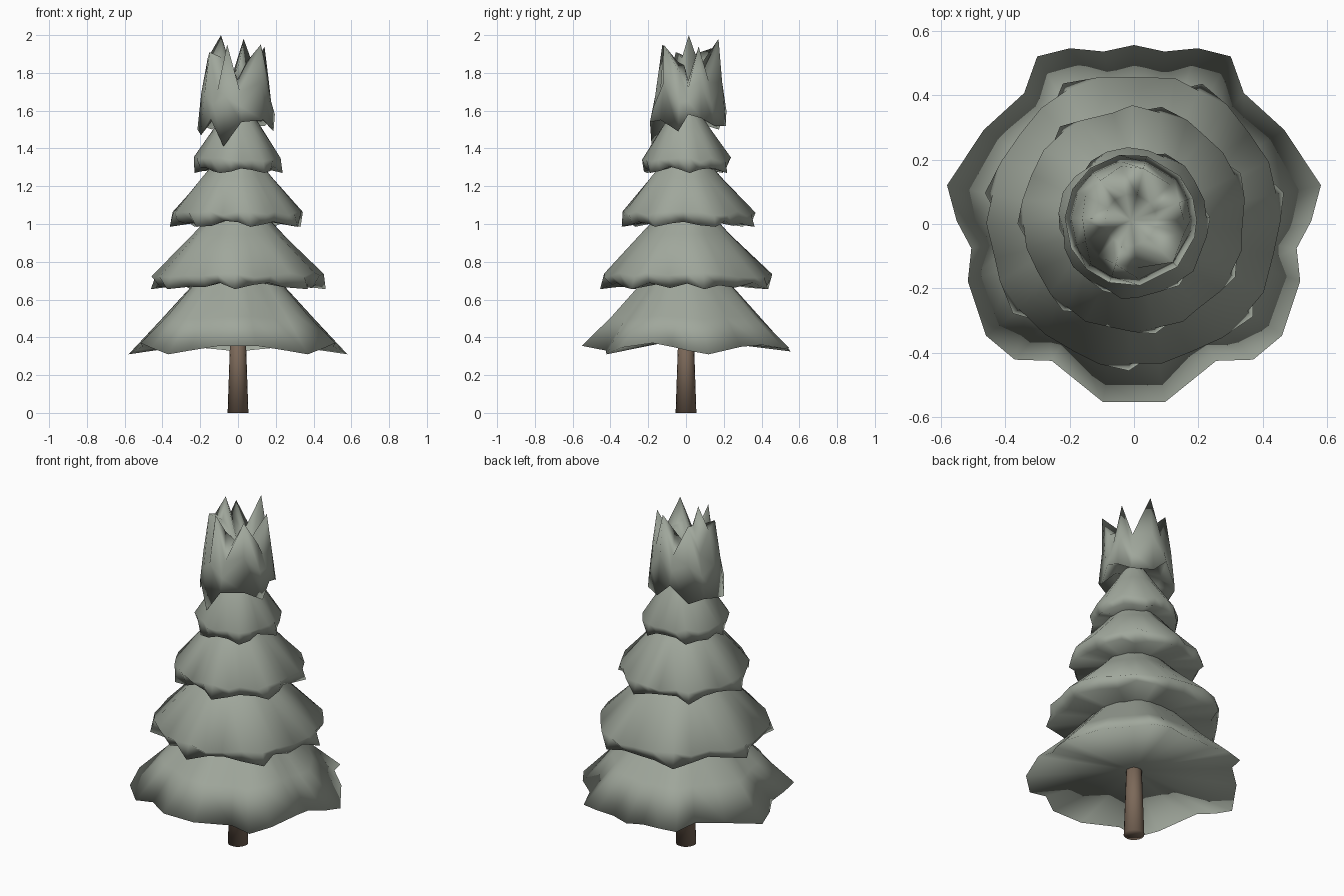
import bpy, bmesh, math, random
from math import sin, cos, radians, pi

if "Cube" in bpy.data.objects:
    bpy.data.objects.remove(bpy.data.objects["Cube"])

random.seed(11)


def material(name, rgb):
    m = bpy.data.materials.new(name)
    m.diffuse_color = (*rgb, 1)
    m.use_nodes = True
    m.node_tree.nodes["Principled BSDF"].inputs["Base Color"].default_value = m.diffuse_color
    return m


GREEN = material("foliage", (0.35, 0.385, 0.33))
BROWN = material("bark", (0.20, 0.14, 0.10))


def lathe(name, rings, bottom_z, top_z, mat):
    """Skin a stack of equal-length rings (top to bottom), close both ends with fans, shade smooth."""
    bm = bmesh.new()
    loops = [[bm.verts.new(p) for p in ring] for ring in rings]
    n = len(loops[0])
    for a, b in zip(loops, loops[1:]):
        for i in range(n):
            j = (i + 1) % n
            bm.faces.new((a[i], b[i], b[j], a[j]))
    for loop, z in ((loops[0], top_z), (loops[-1], bottom_z)):
        c = bm.verts.new((0, 0, z))
        for i in range(n):
            bm.faces.new((c, loop[i], loop[(i + 1) % n]))
    bmesh.ops.recalc_face_normals(bm, faces=bm.faces)
    for f in bm.faces:
        f.smooth = True
    me = bpy.data.meshes.new(name)
    bm.to_mesh(me)
    bm.free()
    me.materials.append(mat)
    ob = bpy.data.objects.new(name, me)
    bpy.context.collection.objects.link(ob)
    return ob


def circle(r, z, n):
    return [(r * cos(2 * pi * i / n), r * sin(2 * pi * i / n), z) for i in range(n)]


def polar(pts):
    return [(r * cos(radians(a)), r * sin(radians(a)), z) for a, r, z in pts]


# Trunk
lathe("trunk", [circle(0.038, 0.50, 16), circle(0.055, 0, 16)], 0, 0.50, BROWN)

# Lowest skirt: half outline (angle, radius, height), mirrored across x
half = [(-80, .56, .355), (-59, .495, .33), (-48.7, .56, .31), (-37, .575, .345),
        (-19, .545, .37), (-8.5, .51, .35), (1, .55, .33), (11.7, .592, .31),
        (32, .55, .35), (50, .53, .36), (60, .60, .34), (70, .58, .345), (80, .543, .335)]
outline = half + [(90, .555, .325)] + [(180 - a, r, z) for a, r, z in reversed(half)]

rings = []
for scale, height in ((.12, .86), (.42, .69), (.72, .505)):
    rings.append(polar([(a, scale * (.6 * r + .4 * .55), height + .3 * (z - .34))
                        for a, r, z in outline]))
rings.append(polar(outline))
lathe("skirt_1", rings, 0.395, 0.95, GREEN)


# Upper skirts: pleated cones with a ragged lip that tucks in a little
def skirt(name, radius, lip_z, shoulder_z, top_z, n, phase, shift):
    rows = [[], [], [], []]
    h = top_z - shoulder_z
    for i in range(n):
        a = 360 * i / n + phase + random.uniform(-2, 2)
        wave = cos(radians(7 * (a - phase))) * .025 + random.uniform(-.015, .015)
        r = radius * (1 + wave) + shift * sin(radians(a))
        tip = i % 4 == 0
        rows[0].append((a, radius * .15, top_z - .07))
        rows[1].append((a, radius * (.52 + wave * .6), shoulder_z + h * .46))
        rows[2].append((a, r * (.96 if tip else 1), shoulder_z + random.uniform(-.015, .015)))
        rows[3].append((a, r * (1.01 if tip else random.uniform(.9, .96)),
                        lip_z + (-.015 if tip else random.uniform(-.01, .02))))
    lathe(name, [polar(p) for p in rows], lip_z + .04, top_z, GREEN)


skirt("skirt_2", .455, .67, .73, 1.20, 28, 12, .012)
skirt("skirt_3", .35, 1.0, 1.055, 1.48, 28, 25, .015)
skirt("skirt_4", .232, 1.285, 1.34, 1.72, 24, 5, .005)

# Crown: crumpled cap; per spoke: angle, inner height, spike radius, spike height, drip height
spokes = [(-15, 1.84, .17, 1.80, 1.49), (0, 1.76, .165, 1.72, 1.58), (20, 1.80, .16, 1.94, 1.56),
          (42, 1.76, .165, 1.75, 1.52), (76, 1.86, .165, 1.98, 1.52), (100, 1.78, .17, 1.76, 1.60),
          (128, 1.84, .155, 1.93, 1.50), (152, 1.90, .16, 1.76, 1.52), (178, 2.0, .15, 1.88, 1.50),
          (205, 1.88, .155, 1.91, 1.47), (228, 1.78, .15, 1.70, 1.56), (251, 1.84, .145, 1.95, 1.41),
          (278, 1.76, .15, 1.70, 1.54), (315, 1.86, .185, 1.95, 1.55)]
rows = [[] for _ in range(5)]
for a, inner, r, s, d in spokes:
    rows[0].append((a, .08, inner))
    rows[1].append((a, r, s))
    rows[2].append((a, .185, .5 * s + .5 * d))
    rows[3].append((a, .205, d))
    rows[4].append((a, .13, .4 * d + .6 * 1.62))
crown = lathe("crown", [polar(p) for p in rows], 1.62, 1.75, GREEN)
crown.location = (-.01, .012, 0)
